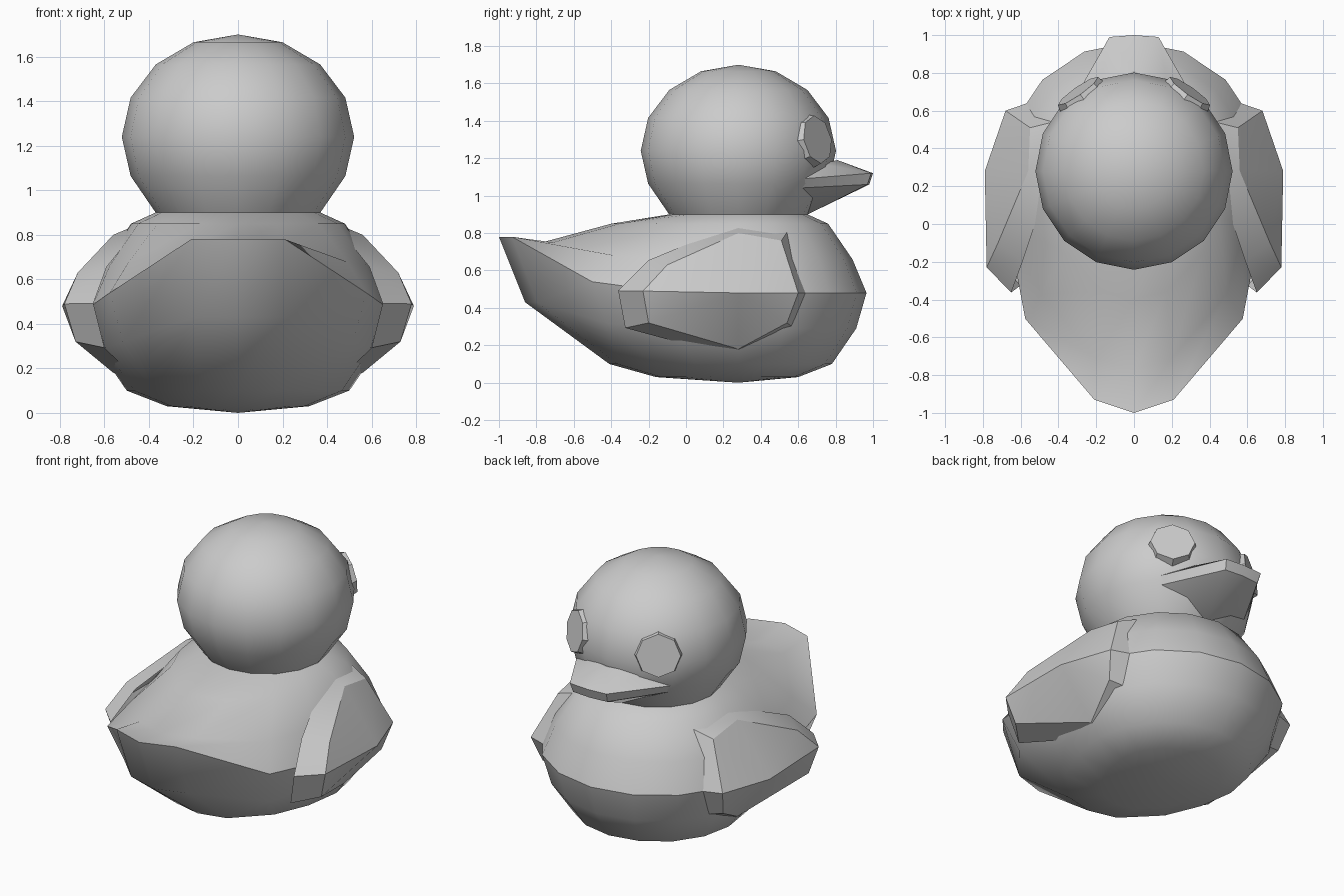
import bpy, bmesh, math
from mathutils import Vector, Matrix

if "Cube" in bpy.data.objects:
    bpy.data.objects.remove(bpy.data.objects["Cube"])

CY = 0.28   # y of the round axis shared by head and body


def finish(bm, name, angle):
    bmesh.ops.recalc_face_normals(bm, faces=bm.faces)
    me = bpy.data.meshes.new(name)
    bm.to_mesh(me)
    bm.free()
    ob = bpy.data.objects.new(name, me)
    bpy.context.collection.objects.link(ob)
    bpy.ops.object.select_all(action='DESELECT')
    ob.select_set(True)
    bpy.context.view_layer.objects.active = ob
    bpy.ops.object.shade_smooth_by_angle(angle=math.radians(angle))
    return ob


def ring(r, z, yb=None, zb=None):
    """16-sided ring whose rear is pulled out to (yb, zb)."""
    yb = CY - r if yb is None else yb
    zb = z if zb is None else zb
    ext = (CY - r) - yb
    f = min(1, ext / 0.6)
    pull = {5: 0.2, 6: 0.5, 7: 0.97, 8: 1}
    lift = {5: 0.02, 6: 0.2, 7: 1, 8: 1}
    wide = {5: 1.03, 6: 1.19, 7: 0.8}
    pts = []
    for i in range(16):
        k = min(i, 16 - i)
        a = i * math.pi / 8
        pts.append((r * math.sin(a) * (1 + (wide.get(k, 1) - 1) * f),
                    CY + r * math.cos(a) - ext * pull.get(k, 0),
                    z + (zb - z) * lift.get(k, 0)))
    return pts


def loft(name, rings, pole, angle):
    bm = bmesh.new()
    loops = [[bm.verts.new(p) for p in r] for r in rings]
    tip = bm.verts.new(pole)
    for a, b in zip(loops, loops[1:]):
        for i in range(16):
            j = (i + 1) % 16
            bm.faces.new((a[i], a[j], b[j], b[i]))
    for i in range(16):
        bm.faces.new((loops[-1][i], loops[-1][(i + 1) % 16], tip))
    return finish(bm, name, angle)


# Body with upturned tail and a hard seam round the waist
body = loft("body", [ring(0.37, 0.90), ring(0.48, 0.85, -0.40, 0.85),
                     ring(0.61, 0.66, -0.77, 0.75), ring(0.685, 0.48, -1.0, 0.78),
                     ring(0.63, 0.29, -0.86, 0.43), ring(0.50, 0.10, -0.41, 0.10),
                     ring(0.32, 0.03, -0.16, 0.03)], (0, CY, 0), 38)
for e in body.data.edges:
    if all(48 <= v < 64 for v in e.vertices):
        e.use_edge_sharp = True

# Head, cut open at the neck
head = [ring(0.37, 0.90)]
for k in range(5, 0, -1):
    a = k * math.pi / 8
    head.append(ring(0.522 * math.sin(a), 1.24 + 0.46 * math.cos(a)))
loft("head", head, (0, CY, 1.70), 40)

# Wings: raised panel with a bevelled rim, longer towards the tail
panel = [(.78, -.23, .49), (.72, -.10, .63), (.56, .28, .80), (.55, .51, .76),
         (.68, .60, .48), (.64, .54, .32), (.56, .28, .18), (.73, -.20, .32)]
for side, name in ((1, "right_wing"), (-1, "left_wing")):
    bm = bmesh.new()
    top = [bm.verts.new((x * side, y, z)) for x, y, z in panel]
    base = [bm.verts.new(((x - 0.13) * side,
                          CY + (y - CY) * (1.26 if y < CY else 1.14),
                          0.48 + (z - 0.48) * 1.17)) for x, y, z in panel]
    mid = bm.verts.new((0.79 * side, CY, 0.48))
    for i in range(8):
        j = (i + 1) % 8
        bm.faces.new((top[i], top[j], mid))
        bm.faces.new((top[i], base[i], base[j], top[j]))
    finish(bm, name, 25)

# Eyes: thin octagonal discs facing outward
for side, name in ((1, "right_eye"), (-1, "left_eye")):
    n = Vector((0.56 * side, 0.80, 0.17)).normalized()
    bm = bmesh.new()
    mat = (Matrix.Translation(Vector((0, CY, 1.21)) + n * 0.495)
           @ n.to_track_quat('Z', 'Y').to_matrix().to_4x4())
    bmesh.ops.create_cone(bm, cap_ends=True, segments=8, radius1=0.145,
                          radius2=0.13, depth=0.06, matrix=mat)
    finish(bm, name, 30)

# Beak: flat bill over a chin that tapers back to the neck
half = [(0, .81, 1.19), (0, 1.0, 1.12), (.13, .99, 1.12), (.34, .62, 1.09),
        (.18, .72, 1.17), (0, .98, 1.06), (.12, .97, 1.06), (.33, .59, 1.04),
        (0, .65, .90)]
bm = bmesh.new()
for x, y, z in half:
    bm.verts.new((x, y, z))
    if x:
        bm.verts.new((-x, y, z))
bmesh.ops.convex_hull(bm, input=bm.verts)
finish(bm, "beak", 25)
